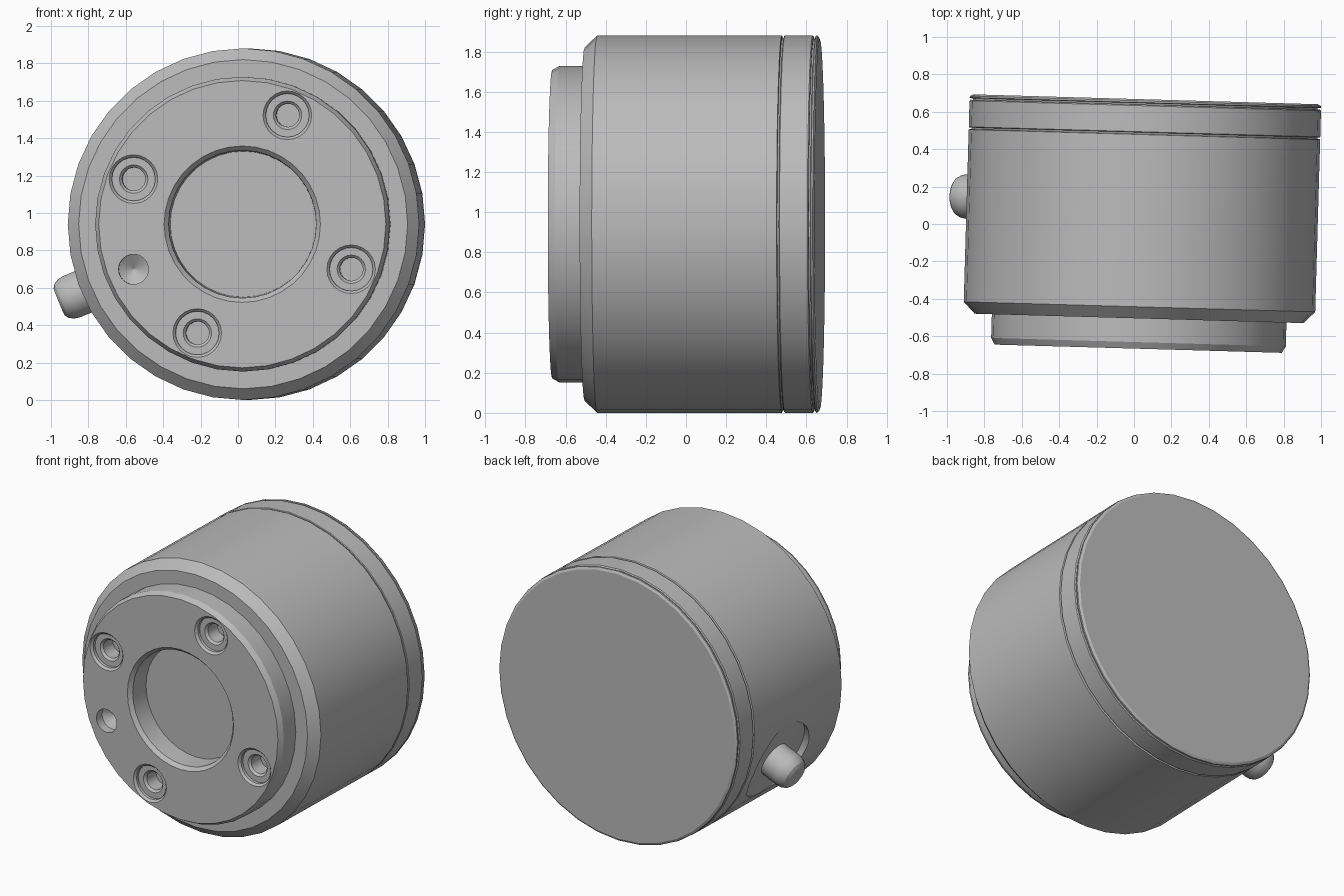
import bpy, bmesh
from math import cos, sin, pi, radians
from mathutils import Matrix, Vector

cube = bpy.data.objects.get("Cube")
if cube:
    bpy.data.objects.remove(cube)

grey = bpy.data.materials.new("satin_grey")
grey.use_nodes = True
GREY = (0.5, 0.5, 0.5, 1)
grey.diffuse_color = GREY
grey.node_tree.nodes["Principled BSDF"].inputs["Base Color"].default_value = GREY

# The whole device sits slightly turned about the vertical
POSE = Matrix.Translation((0.042, 0, 0.94)) @ Matrix.Rotation(radians(-1.64), 4, 'Z')


def lathe(name, profile, sides, place=Matrix(), cutter=False):
    """Closed solid turned about local y from (radius, y) points, capped at both ends."""
    bm = bmesh.new()
    rings = [[bm.verts.new((r * cos(2 * pi * i / sides), y, r * sin(2 * pi * i / sides)))
              for i in range(sides)] for r, y in profile]
    for a, b in zip(rings, rings[1:]):
        for i in range(sides):
            j = (i + 1) % sides
            bm.faces.new((a[i], a[j], b[j], b[i]))
    bm.faces.new(rings[0])
    bm.faces.new(rings[-1])
    bmesh.ops.recalc_face_normals(bm, faces=bm.faces)
    bm.transform(POSE @ place)
    mesh = bpy.data.meshes.new(name)
    bm.to_mesh(mesh)
    bm.free()
    mesh.materials.append(grey)
    ob = bpy.data.objects.new(name, mesh)
    bpy.context.collection.objects.link(ob)
    ob.hide_render = cutter
    return ob


def smooth(ob):
    bpy.ops.object.select_all(action='DESELECT')
    ob.select_set(True)
    bpy.context.view_layer.objects.active = ob
    bpy.ops.object.shade_smooth_by_angle(angle=radians(25))


def on_face(angle, radius=0.63):
    """Place a hole on the front boss at an angle around the axis."""
    a = radians(angle)
    return Matrix.Translation((radius * cos(a), 0, radius * sin(a)))


FRONT, BACK = -0.667, 0.667
OVER = FRONT - 0.05

# Housing: stepped front boss, chamfered shoulder, main barrel with central recess
housing = lathe("housing", [
    (0.39, FRONT + 0.16), (0.395, FRONT + 0.025), (0.418, FRONT),
    (0.768, FRONT), (0.788, FRONT + 0.035), (0.788, -0.505),
    (0.88, -0.505), (0.94, -0.443), (0.94, 0.478), (0.934, 0.481), (0.9, 0.481)], 36)

# Rear ring and end cap, separated by fine grooves
ring = lathe("rear_ring", [
    (0.9, 0.47), (0.925, 0.48), (0.925, 0.489), (0.936, 0.489), (0.94, 0.493),
    (0.94, 0.632), (0.934, 0.638), (0.9, 0.638)], 36)
cap = lathe("end_cap", [
    (0.9, 0.62), (0.922, 0.63), (0.922, 0.646), (0.936, 0.646), (0.94, 0.65),
    (0.938, 0.658), (0.922, BACK)], 36)

# Counterbored screw holes and a conical dimple in the boss
cutters = []
for k in range(4):
    cutters.append(lathe("screw_hole_cutter", [
        (0.145, OVER), (0.13, FRONT), (0.116, FRONT + 0.015), (0.116, FRONT + 0.035),
        (0.076, FRONT + 0.035), (0.062, FRONT + 0.05), (0.062, FRONT + 0.15)],
        24, on_face(67.5 + 90 * k), True))
cutters.append(lathe("dimple_cutter", [
    (0.08, OVER), (0.08, FRONT + 0.06), (0.003, FRONT + 0.11)], 24, on_face(202.5), True))

# Side port: local y of the plug points outward from the barrel
outward = Vector((cos(radians(202.5)), 0, sin(radians(202.5))))
port = Matrix.Translation((0, 0.12, 0)) @ Vector((0, 1, 0)).rotation_difference(outward).to_matrix().to_4x4()
cutters.append(lathe("port_flat_cutter", [(0.29, 0.893), (0.29, 1.1)], 32, port, True))
plug = lathe("side_plug", [
    (0.12, 0.85), (0.12, 1.015), (0.114, 1.045), (0.1, 1.07), (0.078, 1.085)], 24, port)

for c in cutters:
    mod = housing.modifiers.new("cut", 'BOOLEAN')
    mod.operation = 'DIFFERENCE'
    mod.solver = 'EXACT'
    mod.object = c
    bpy.context.view_layer.objects.active = housing
    bpy.ops.object.modifier_apply(modifier=mod.name)
for c in cutters:
    bpy.data.objects.remove(c)

for ob in (housing, ring, cap, plug):
    smooth(ob)
